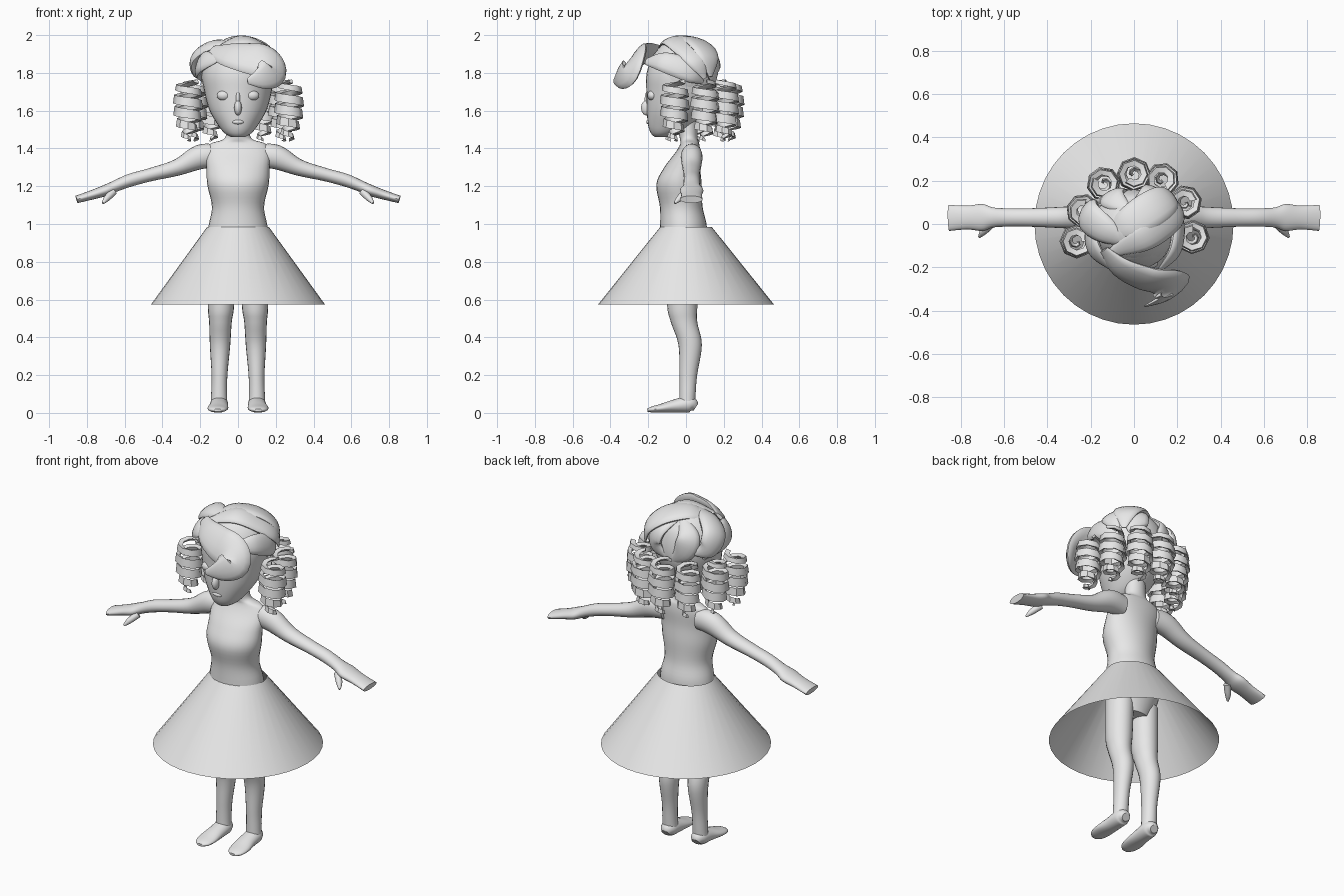
import bpy
import bmesh
from math import sin, cos, pi, radians
from mathutils import Vector

cube = bpy.data.objects.get("Cube")
if cube:
    bpy.data.objects.remove(cube)

clay = bpy.data.materials.new("light_grey")
clay.use_nodes = True
grey = (0.8, 0.8, 0.8, 1)
clay.diffuse_color = grey
clay.node_tree.nodes["Principled BSDF"].inputs["Base Color"].default_value = grey

X, Y, Z = Vector((1, 0, 0)), Vector((0, 1, 0)), Vector((0, 0, 1))
HEAD = Vector((0, -.02, 1.76))
SIDES = (("left", 1), ("right", -1))
parts = []


def finish(name, bm, closed=True):
    """Turn a bmesh into a coloured object."""
    if closed:
        bmesh.ops.recalc_face_normals(bm, faces=bm.faces)
    mesh = bpy.data.meshes.new(name)
    bm.to_mesh(mesh)
    bm.free()
    mesh.materials.append(clay)
    obj = bpy.data.objects.new(name, mesh)
    bpy.context.collection.objects.link(obj)
    parts.append(obj)
    return obj


def skin(name, rings, capped=True):
    """Bridge a list of rings of points into a tube."""
    bm = bmesh.new()
    rows = [[bm.verts.new(p) for p in ring] for ring in rings]
    n = len(rows[0])
    for a, b in zip(rows, rows[1:]):
        for i in range(n):
            j = (i + 1) % n
            bm.faces.new((a[i], a[j], b[j], b[i]))
    if capped:
        bm.faces.new(rows[0])
        bm.faces.new(rows[-1])
    return finish(name, bm, capped)


def spline(points, steps=5):
    """Smooth curve through tuples of any length."""
    padded = [points[0]] + list(points) + [points[-1]]
    out = []
    for a, b, c, d in zip(padded, padded[1:], padded[2:], padded[3:]):
        for k in range(steps):
            t = k / steps
            out.append(tuple(
                q + .5 * t * (r - p + t * (2 * p - 5 * q + 4 * r - s + t * (3 * (q - r) + s - p)))
                for p, q, r, s in zip(a, b, c, d)))
    return out + [tuple(points[-1])]


def loft(name, stations, depth_axis=None, tangent=None, sides=20, flip=1):
    """Ellipses along a smooth path; each station is x, y, z, half width, half depth."""
    path = [(s[0] * flip,) + tuple(s[1:]) for s in spline(stations)]
    centres = [Vector(s[:3]) for s in path]
    rings = []
    for i, s in enumerate(path):
        t = tangent or (centres[min(i + 1, len(path) - 1)] - centres[max(i - 1, 0)]).normalized()
        v = depth_axis or (centres[i] - HEAD)
        v = (v - t * v.dot(t)).normalized()
        u = t.cross(v)
        rings.append([centres[i] + u * s[3] * cos(2 * pi * k / sides) + v * s[4] * sin(2 * pi * k / sides)
                      for k in range(sides)])
    return skin(name, rings)


def lock(name, points, width, depth=.025):
    """Leaf-shaped lock of hair, flat against the head."""
    last = len(points) - 1
    taper = [max(sin(pi * (.06 + .92 * i / last)), .05) ** .7 for i in range(last + 1)]
    return loft(name, [p + (width * w, depth * w) for p, w in zip(points, taper)], sides=14)


def ball(name, centre, size):
    bm = bmesh.new()
    bmesh.ops.create_uvsphere(bm, u_segments=28, v_segments=18, radius=1)
    for v in bm.verts:
        v.co = Vector(centre) + Vector(c * s for c, s in zip(v.co, size))
    return finish(name, bm)


# Torso with neck
loft("torso", [
    (0, -.02, .72, .10, .08), (0, -.02, .85, .16, .12), (0, -.013, .98, .157, .124),
    (0, -.025, 1.09, .138, .113), (0, -.037, 1.21, .163, .12), (0, -.02, 1.3, .166, .095),
    (0, .01, 1.38, .17, .065), (0, .02, 1.425, .145, .05), (0, .015, 1.45, .075, .047),
    (0, .01, 1.5, .06, .05), (0, .01, 1.58, .06, .05)], Y, Z, 28)

# Open skirt
rings = []
for z, rx, ry in ((.575, .46, .465), (.985, .163, .136)):
    rings.append([(rx * cos(2 * pi * k / 40), ry * sin(2 * pi * k / 40), z) for k in range(40)])
skin("skirt", rings, capped=False)

# Limbs
for side, f in SIDES:
    loft(side + "_arm", [
        (.11, .03, 1.36, .06, .05), (.2, .03, 1.355, .065, .058), (.32, .03, 1.3, .044, .05),
        (.46, .03, 1.262, .035, .043), (.57, .03, 1.232, .034, .042), (.65, .03, 1.2, .03, .046),
        (.7, .03, 1.178, .03, .062), (.77, .03, 1.155, .025, .055), (.855, .028, 1.13, .02, .06)],
        Y, flip=f)
    loft(side + "_thumb", [(.66, 0, 1.17, .02, .02), (.695, -.035, 1.135, .017, .017),
                           (.715, -.06, 1.11, .006, .006)], X, sides=10, flip=f)
    loft(side + "_leg", [
        (.085, -.02, .8, .075, .085), (.09, -.02, .57, .07, .08), (.093, -.01, .48, .06, .07),
        (.095, .022, .36, .054, .062), (.098, .012, .2, .042, .047), (.1, .008, .1, .042, .043),
        (.1, .005, .03, .045, .042)], Y, Z, flip=f)
    loft(side + "_foot", [
        (.1, .052, .03, .025, .022), (.1, .02, .045, .046, .043), (.102, -.06, .036, .05, .035),
        (.107, -.13, .025, .055, .023), (.108, -.18, .018, .045, .016), (.108, -.205, .014, .02, .008)],
        Z, flip=f)

# Head and face
loft("head", [
    (0, -.13, 1.46, .035, .035), (0, -.11, 1.48, .07, .075), (0, -.085, 1.52, .103, .115),
    (0, -.055, 1.6, .15, .153), (0, -.03, 1.7, .178, .18), (0, -.025, 1.8, .188, .183),
    (0, -.02, 1.9, .155, .15), (0, -.02, 1.96, .08, .08)], Y, Z, 32)
ball("nose", (0, -.208, 1.615), (.02, .03, .04))
ball("nose_bridge", (0, -.195, 1.66), (.014, .024, .05))
ball("lips", (0, -.196, 1.54), (.03, .014, .013))
for side, f in SIDES:
    ball(side + "_eyelid", (.075 * f, -.178, 1.68), (.037, .027, .027))

# Hair cap and swept locks
ball("hair_cap", (0, -.02, 1.795), (.195, .175, .195))
lock("front_bang", [(-.14, -.12, 1.92), (-.06, -.2, 1.9), (.05, -.25, 1.88), (.14, -.27, 1.86),
                    (.18, -.3, 1.81), (.13, -.345, 1.775), (.05, -.38, 1.755)], .1, .03)
lock("left_side_lock", [(.12, -.21, 1.86), (.185, -.13, 1.86), (.205, -.03, 1.83),
                        (.2, .04, 1.79), (.17, .09, 1.75)], .062)
lock("right_side_lock", [(-.11, -.2, 1.87), (-.18, -.12, 1.86), (-.2, -.02, 1.82), (-.17, .08, 1.75)], .065)
lock("crown_lock", [(-.12, -.06, 1.93), (-.03, 0, 1.972), (.08, .07, 1.95), (.16, .12, 1.88),
                    (.18, .13, 1.78)], .085)
lock("upper_lock", [(-.1, -.13, 1.93), (.03, -.07, 1.972), (.13, 0, 1.93), (.2, .06, 1.86),
                    (.2, .1, 1.77)], .075)
lock("right_curl", [(-.04, -.08, 1.955), (-.13, -.03, 1.94), (-.205, .03, 1.89), (-.2, .08, 1.82),
                    (-.14, .12, 1.79)], .075, .035)
lock("back_left_lock", [(0, .08, 1.95), (.08, .13, 1.89), (.1, .145, 1.8), (.03, .15, 1.74)], .065)
lock("back_right_lock", [(-.03, .07, 1.95), (-.1, .12, 1.88), (-.08, .14, 1.79), (0, .15, 1.72)], .065)


# Ringlets hanging round the sides and back
def ringlet(name, cx, cy, phase, turns=5, per_turn=8):
    count = turns * per_turn
    rings = []
    for i in range(count + 1):
        t = i / count
        radius = .012 + .062 * sin(pi * (.2 + .8 * t)) ** .8 if t < 1 else .008
        half = .005 + .02 * sin(pi * (.08 + .86 * t))
        angle = phase + 2 * pi * turns * t
        z = 1.755 - .31 * t
        section = ((radius, half), (radius + .006, -half), (radius - .014, -half * .6), (radius - .03 * (1 - t), half * .6))
        rings.append([(cx + r * cos(angle), cy + r * sin(angle), z + h) for r, h in section])
    return skin(name, rings)


spots = ((-.265, -.08), (-.235, .06), (-.14, .185), (0, .23), (.13, .205), (.235, .1), (.27, -.06))
for i, (cx, cy) in enumerate(spots):
    ringlet("ringlet_" + "abcdefg"[i], cx, cy, i * 1.3)

# Smooth shading with sharp creases
bpy.ops.object.select_all(action="DESELECT")
for obj in parts:
    obj.select_set(True)
bpy.context.view_layer.objects.active = parts[0]
bpy.ops.object.shade_smooth_by_angle(angle=radians(45))
